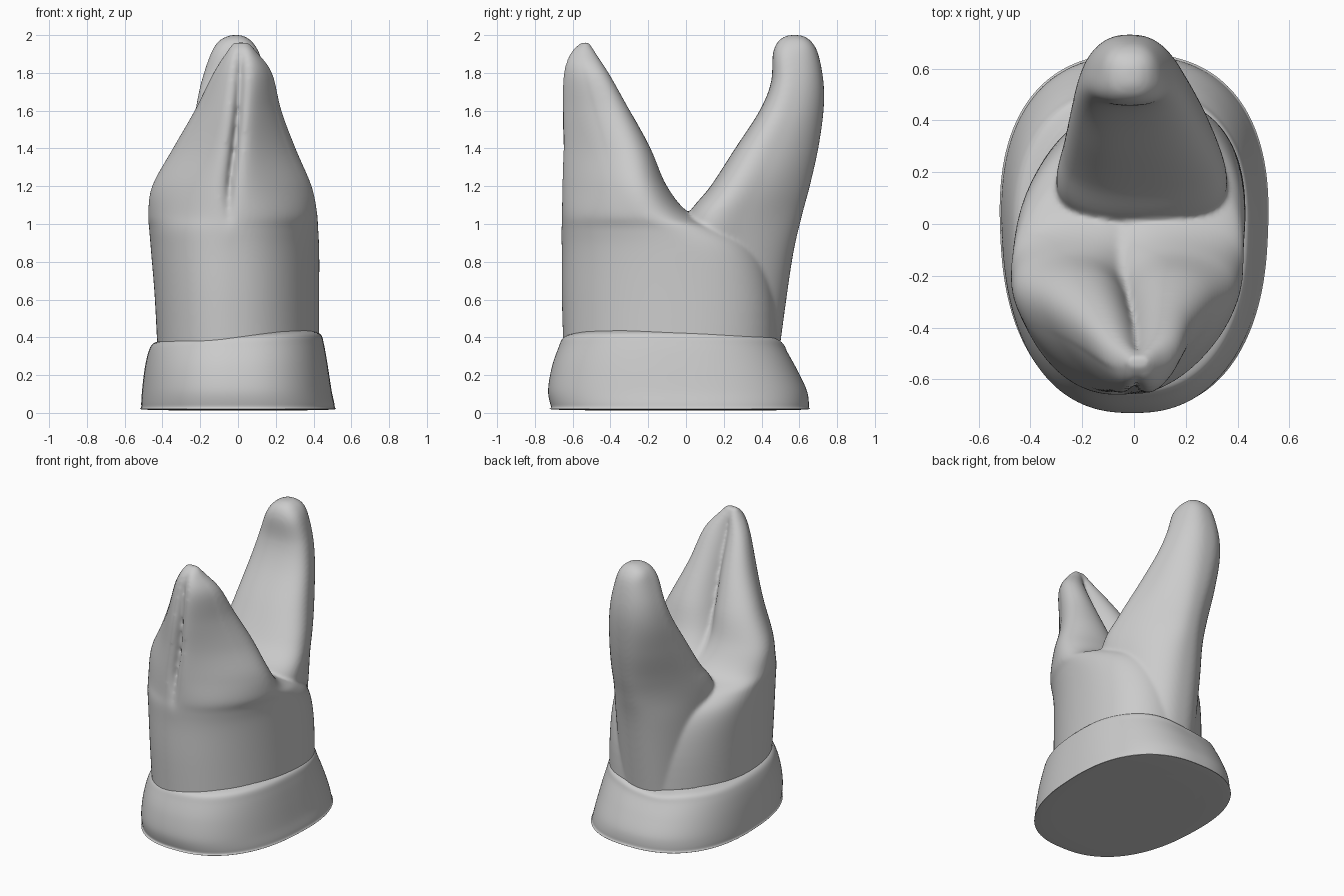
import bpy, bmesh, math

cube = bpy.data.objects.get("Cube")
if cube:
    bpy.data.objects.remove(cube, do_unlink=True)

enamel = bpy.data.materials.new("plain_grey")
enamel.use_nodes = True
GREY = (0.6, 0.6, 0.6, 1)
enamel.diffuse_color = GREY
enamel.node_tree.nodes["Principled BSDF"].inputs["Base Color"].default_value = GREY


def spline(rows, steps=6):
    """Smoothly interpolate rows of numbers."""
    out = []
    for i in range(len(rows) - 1):
        a, b = rows[max(i - 1, 0)], rows[i]
        c, d = rows[i + 1], rows[min(i + 2, len(rows) - 1)]
        for s in range(steps):
            t = s / steps
            out.append([q + t / 2 * (r - p + t * (2 * p - 5 * q + 4 * r - u + t * (3 * (q - r) + u - p)))
                        for p, q, r, u in zip(a, b, c, d)])
    return out + [list(rows[-1])]


def section(x0, x1, y0, y1, taper, power, sides):
    """Rounded outline filling a box; positive taper narrows the front, negative the back."""
    pts = []
    for k in range(sides):
        a = math.tau * k / sides
        c, s = math.cos(a), math.sin(a)
        v = math.copysign(abs(s) ** (2 / power), s)
        end = 0.5 - math.copysign(v / 2, taper * v)
        pts.append((math.copysign(abs(c) ** (2 / power), c) * (1 - abs(taper) * end), v))
    reach = max(u for u, v in pts)
    return [((x0 + x1) / 2 + (x1 - x0) / 2 * u / reach, (y0 + y1) / 2 + (y1 - y0) / 2 * v, v)
            for u, v in pts]


def loft(bm, rows, power=2.3, wave=None, sides=160):
    """Skin sections (z, x0, x1, y0, y1, taper), optionally with (skew, cleft centre, cleft depth)."""
    rings = []
    for z, x0, x1, y0, y1, taper, *extra in spline(rows):
        ring = []
        for k, (x, y, v) in enumerate(section(x0, x1, y0, y1, taper, power, sides)):
            if extra:
                skew, centre, depth = extra
                width, push = (0.025, 0.7) if v < 0 else (0.075, -1.3)
                y += skew * x + push * depth * math.exp(-abs(x - centre) / width)
            lift = wave(math.tau * k / sides, z) if wave else 0
            ring.append(bm.verts.new((x, y, z + lift)))
        rings.append(ring)
    for lo, hi in zip(rings, rings[1:]):
        for k in range(sides):
            n = (k + 1) % sides
            bm.faces.new((lo[k], lo[n], hi[n], hi[k]))
    bm.faces.new(rings[0][::-1])
    bm.faces.new(rings[-1])


def finish(bm, name):
    mesh = bpy.data.meshes.new(name)
    bm.to_mesh(mesh)
    bm.free()
    mesh.materials.append(enamel)
    obj = bpy.data.objects.new(name, mesh)
    bpy.context.collection.objects.link(obj)
    bpy.context.view_layer.objects.active = obj
    bpy.ops.object.select_all(action="DESELECT")
    obj.select_set(True)
    return obj


# Body rising into the cleft pair of front roots
bm = bmesh.new()
loft(bm, [(0.2, -0.42, 0.43, -0.64, 0.48, 0.12, 0.15, -0.05, 0),
          (0.6, -0.44, 0.43, -0.65, 0.47, 0.16, 0.17, -0.05, 0),
          (0.85, -0.46, 0.43, -0.65, 0.4, 0.22, 0.15, -0.05, 0),
          (0.97, -0.47, 0.425, -0.655, 0.25, 0.3, 0.1, -0.05, 0),
          (1.05, -0.475, 0.42, -0.66, 0.04, 0.45, 0.02, -0.05, 0.03),
          (1.2, -0.455, 0.39, -0.665, -0.08, 0.6, 0, -0.045, 0.09),
          (1.4, -0.345, 0.305, -0.67, -0.155, 0.65, 0, -0.02, 0.12),
          (1.6, -0.23, 0.23, -0.675, -0.255, 0.6, 0, 0, 0.11),
          (1.8, -0.13, 0.18, -0.66, -0.37, 0.45, 0, 0.01, 0.08),
          (1.91, -0.06, 0.1, -0.62, -0.445, 0.2, 0, 0.015, 0.04),
          (1.96, -0.025, 0.055, -0.56, -0.5, 0.1, 0, 0.015, 0.01)], power=2.2)

# Back root, broad inside and narrow behind
loft(bm, [(0.3, -0.24, 0.3, -0.1, 0.49, -0.3), (0.8, -0.28, 0.34, -0.05, 0.56, -0.45),
          (1.03, -0.3, 0.36, 0, 0.61, -0.6), (1.2, -0.275, 0.325, 0.13, 0.655, -0.6),
          (1.4, -0.25, 0.26, 0.26, 0.7, -0.5), (1.6, -0.225, 0.2, 0.39, 0.728, -0.4),
          (1.75, -0.195, 0.16, 0.45, 0.728, -0.35), (1.9, -0.145, 0.115, 0.46, 0.7, -0.25),
          (1.97, -0.1, 0.07, 0.49, 0.66, 0), (2.0, -0.04, 0.02, 0.54, 0.61, 0)], power=2.5)
roots = finish(bm, "body_and_roots")
remesh = roots.modifiers.new("fuse", "REMESH")
remesh.mode = "VOXEL"
remesh.voxel_size = 0.011
remesh.use_smooth_shade = True
soften = roots.modifiers.new("soften", "SMOOTH")
soften.factor = 0.5
soften.iterations = 10


# Flared base collar with a wavy upper rim
def rim_wave(a, z):
    ripple = 0.025 * math.cos(a + 0.3) - 0.03 * math.exp(-((a - 1.7) / 0.35) ** 2)
    return ripple * max(0, (z - 0.1) / 0.3)


bm = bmesh.new()
loft(bm, [(0.013, -0.3, 0.3, -0.45, 0.4, 0.1), (0.018, -0.5, 0.5, -0.7, 0.635, 0.1),
          (0.035, -0.512, 0.512, -0.715, 0.65, 0.1), (0.12, -0.508, 0.495, -0.73, 0.64, 0.1),
          (0.24, -0.495, 0.475, -0.71, 0.59, 0.1), (0.34, -0.475, 0.456, -0.675, 0.54, 0.1),
          (0.39, -0.45, 0.44, -0.65, 0.515, 0.1), (0.41, -0.4, 0.4, -0.6, 0.46, 0.1)],
     power=2.4, wave=rim_wave)
finish(bm, "base_collar")
bpy.ops.object.shade_smooth_by_angle(angle=math.radians(50))
